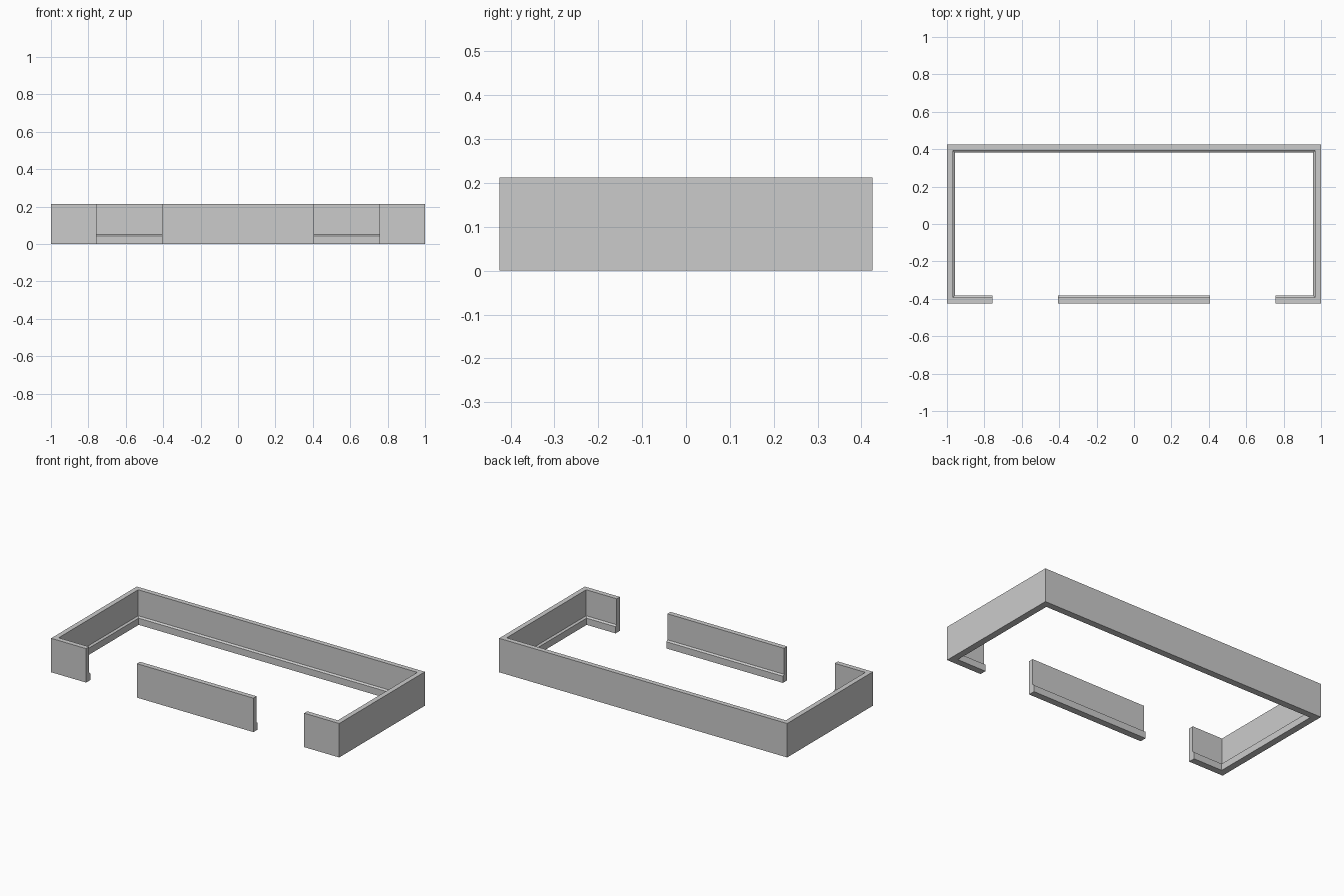
import bpy, bmesh

if "Cube" in bpy.data.objects:
    bpy.data.objects.remove(bpy.data.objects["Cube"])

X, Y, H = 1.0, 0.425, 0.213      # outer half sizes and wall height
DOOR_IN, DOOR_OUT = 0.405, 0.757  # front opening limits
T, S = 0.031, 0.042               # wall thickness, inner face of skirting

# cross-sections as (inset from outer face, height)
WALL = [(0, 0), (T, 0), (T, H), (0, H)]
SKIRT = [(T, 0), (S, 0), (S, 0.042), (T, 0.05)]


def surround(d):
    """C-shaped run round the sides and back, inset by d."""
    return [(DOOR_OUT, -Y + d), (X - d, -Y + d), (X - d, Y - d),
            (-X + d, Y - d), (-X + d, -Y + d), (-DOOR_OUT, -Y + d)]


def middle(d):
    """Straight run between the two front openings."""
    return [(-DOOR_IN, -Y + d), (DOOR_IN, -Y + d)]


def sweep(name, path, profile):
    bm = bmesh.new()
    rails = [[bm.verts.new((x, y, z)) for x, y in path(d)] for d, z in profile]
    n = len(rails)
    for i in range(n):
        a, b = rails[i], rails[(i + 1) % n]
        for k in range(len(a) - 1):
            bm.faces.new((a[k], a[k + 1], b[k + 1], b[k]))
    for k in (0, -1):
        bm.faces.new([r[k] for r in rails])
    bmesh.ops.recalc_face_normals(bm, faces=bm.faces)
    mesh = bpy.data.meshes.new(name)
    bm.to_mesh(mesh)
    bm.free()
    ob = bpy.data.objects.new(name, mesh)
    bpy.context.collection.objects.link(ob)
    return ob


# walls and their inner skirting boards
for label, path in (("surround", surround), ("front_middle", middle)):
    sweep(label + "_wall", path, WALL)
    sweep(label + "_skirting", path, SKIRT)
